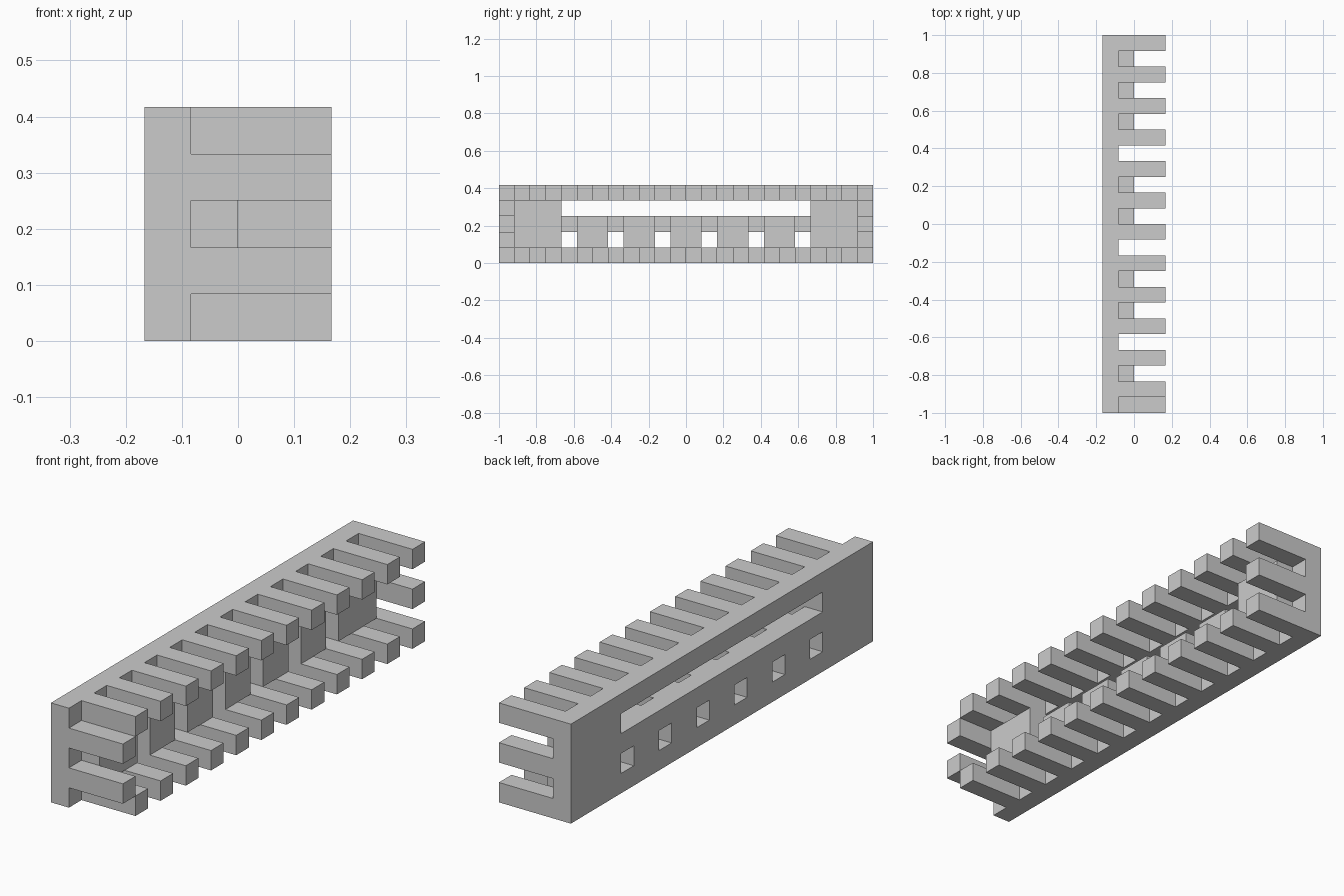
import bpy, bmesh
from math import radians
from mathutils import Vector

if "Cube" in bpy.data.objects:
    bpy.data.objects.remove(bpy.data.objects["Cube"])

U = 1 / 12                      # grid module: panel is 24 long, 5 high, 4 deep
LEN, HIGH = 24, 5
HOLES = range(4, 20, 3)         # positions of the small square windows
SLOT = range(4, 20)             # extent of the long window


def block(xs, ys, zs):
    return {(x, y, z) for x in xs for y in ys for z in zs}


# back panel with one long slot and a row of square windows
panel = block([0], range(LEN), range(HIGH))
panel -= block([0], SLOT, [3]) | block([0], HOLES, [1])

# inner thickening ribs, interrupted at the windows and below the slot
ribs = block([1], range(1, LEN - 1), range(1, 4))
ribs -= block([1], SLOT, [3]) | block([1], HOLES, [1, 2])

# comb fingers along the long edges and the two ends
reach = range(1, 4)
top_fingers = block(reach, range(1, LEN, 2), [4])
bottom_fingers = block(reach, range(1, LEN, 2), [0])
front_fingers = block(reach, [0], [1, 3])
back_fingers = block(reach, [LEN - 1], [2])

parts = {
    "back_panel": panel,
    "inner_ribs": ribs,
    "top_fingers": top_fingers,
    "bottom_fingers": bottom_fingers,
    "front_end_fingers": front_fingers,
    "back_end_finger": back_fingers,
}
solid = set().union(*parts.values())


def build(name, cells):
    """Skin the cells, leaving out faces hidden against any other part."""
    bm = bmesh.new()
    for c in sorted(cells):
        for axis in range(3):
            for side in (0, 1):
                n = list(c)
                n[axis] += 2 * side - 1
                if tuple(n) in solid:
                    continue
                a, b = (axis + 1) % 3, (axis + 2) % 3
                ring = [(0, 0), (1, 0), (1, 1), (0, 1)]
                if not side:
                    ring.reverse()
                verts = []
                for i, j in ring:
                    p = Vector(c)
                    p[axis] += side
                    p[a] += i
                    p[b] += j
                    verts.append(bm.verts.new((p - Vector((2, LEN / 2, 0))) * U))
                bm.faces.new(verts)
    bmesh.ops.remove_doubles(bm, verts=bm.verts, dist=1e-4)
    bmesh.ops.dissolve_limit(bm, angle_limit=radians(1),
                             verts=bm.verts, edges=bm.edges)
    mesh = bpy.data.meshes.new(name)
    bm.to_mesh(mesh)
    bm.free()
    bpy.context.collection.objects.link(bpy.data.objects.new(name, mesh))


for name, cells in parts.items():
    build(name, cells)
